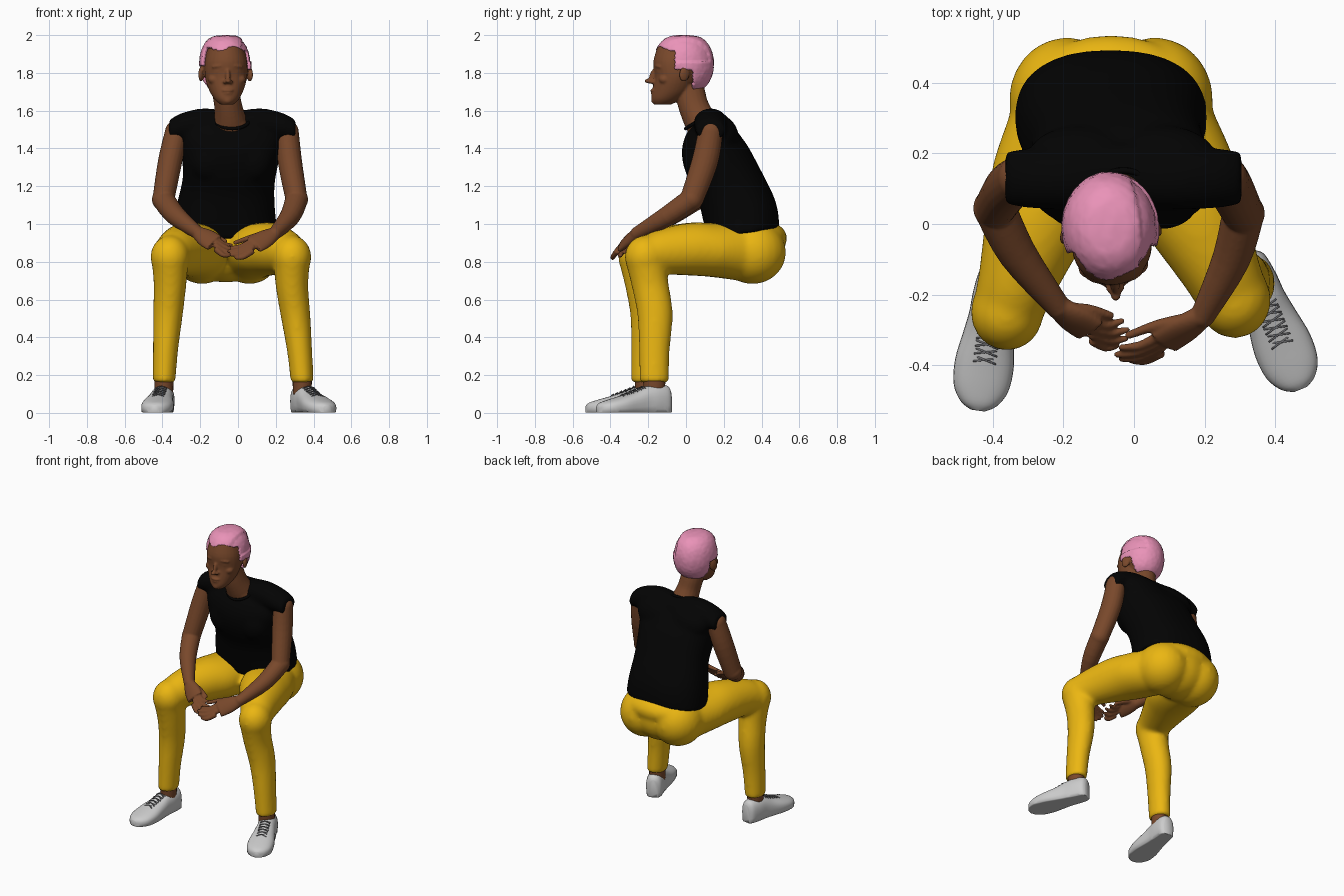
import bpy, bmesh, math, random
from mathutils import Vector, Matrix, Euler

if "Cube" in bpy.data.objects:
    bpy.data.objects.remove(bpy.data.objects["Cube"])

random.seed(4)


def mat(name, r, g, b):
    m = bpy.data.materials.new(name)
    m.diffuse_color = (r, g, b, 1)
    m.use_nodes = True
    m.node_tree.nodes["Principled BSDF"].inputs["Base Color"].default_value = m.diffuse_color
    return m


SKIN = mat("brown_skin", .19, .065, .024)
YELLOW = mat("yellow_cloth", .83, .47, .006)
BLACK = mat("black_cloth", .001, .001, .001)
PINK = mat("pink_hair", .82, .29, .48)
DARK = mat("dark_grey", .16, .16, .17)


def ball(bm, c, r, rot=(0, 0, 0)):
    r = (r, r, r) if isinstance(r, float) else r
    bmesh.ops.create_uvsphere(bm, u_segments=24, v_segments=16, radius=1,
                              matrix=Matrix.LocRotScale(Vector(c), Euler(rot), Vector(r)))


def loft(bm, rows, side=(1, 0, 0), axis=None, n=20, steps=4, power=1.0):
    """Tube through rows (x, y, z, half width, half depth), smoothed between rows."""
    rows = [Vector(r if len(r) == 5 else (*r, r[3])) for r in rows]
    pts = []
    for i in range(len(rows) - 1):
        p0, p1, p2, p3 = (rows[max(0, min(len(rows) - 1, i + k))] for k in (-1, 0, 1, 2))
        for s in range(steps):
            t = s / steps
            pts.append(p1 + (p2 - p0) * (.5 * t) + (p0 * 2 - p1 * 5 + p2 * 4 - p3) * (.5 * t * t)
                       + (p1 * 3 - p0 - p2 * 3 + p3) * (.5 * t ** 3))
    pts.append(rows[-1])
    rings = []
    for i, p in enumerate(pts):
        d = pts[min(i + 1, len(pts) - 1)] - pts[max(i - 1, 0)]
        t = Vector(axis or d[:3]).normalized()
        u = Vector(side)
        u = (u - t * u.dot(t)).normalized()
        v = t.cross(u)
        ring = []
        for k in range(n):
            c, s = math.cos(math.tau * k / n), math.sin(math.tau * k / n)
            c, s = (math.copysign(abs(q) ** power, q) for q in (c, s))
            ring.append(bm.verts.new(Vector(p[:3]) + u * (c * p[3]) + v * (s * p[4])))
        rings.append(ring)
    for a, b in zip(rings, rings[1:]):
        for k in range(n):
            bm.faces.new((a[k], a[(k + 1) % n], b[(k + 1) % n], b[k]))
    bm.faces.new(rings[0][::-1])
    bm.faces.new(rings[-1])


def finish(bm, name, material=None, voxel=0, smooth=4):
    bmesh.ops.recalc_face_normals(bm, faces=bm.faces)
    for f in bm.faces:
        f.smooth = True
    me = bpy.data.meshes.new(name)
    bm.to_mesh(me)
    bm.free()
    ob = bpy.data.objects.new(name, me)
    bpy.context.collection.objects.link(ob)
    if material:
        me.materials.append(material)
    if voxel:  # fuse overlapping volumes into one skin
        m = ob.modifiers.new("fuse", 'REMESH')
        m.mode, m.voxel_size, m.use_smooth_shade = 'VOXEL', voxel, True
        m = ob.modifiers.new("soften", 'SMOOTH')
        m.factor, m.iterations = .5, smooth
    return ob


# Head and neck, modelled around its own axis and turned slightly
bm = bmesh.new()
ball(bm, (0, -.005, 1.85), (.125, .14, .138))
loft(bm, [(0, -.05, 1.94, .09, .10), (0, -.065, 1.86, .11, .108), (0, -.06, 1.78, .112, .108),
          (0, -.075, 1.71, .092, .103), (0, -.105, 1.66, .064, .078), (0, -.125, 1.632, .034, .045)],
     axis=(0, 0, 1), n=28)
ball(bm, (0, -.176, 1.785), (.013, .018, .046), (-.35, 0, 0))
ball(bm, (0, -.198, 1.757), (.015, .022, .013))
ball(bm, (0, -.176, 1.707), (.03, .014, .008))
ball(bm, (0, -.173, 1.692), (.026, .014, .009))
ball(bm, (0, -.16, 1.655), (.028, .025, .022))
for s in (-1, 1):
    ball(bm, (s * .016, -.18, 1.752), (.011, .016, .010))
    ball(bm, (s * .046, -.150, 1.836), (.04, .017, .010), (0, s * .12, s * .3))
    ball(bm, (s * .047, -.146, 1.806), (.022, .014, .008), (0, 0, s * .3))
    ball(bm, (s * .066, -.12, 1.765), (.034, .03, .026))
    ball(bm, (s * .128, -.018, 1.795), (.014, .03, .042), (-.2, 0, s * .35))
loft(bm, [(0, .0, 1.77, .07, .08), (.005, .02, 1.70, .072, .08), (.02, .04, 1.62, .074, .08),
          (.035, .08, 1.53, .09, .085), (.037, .11, 1.47, .1, .07)])
ball(bm, (.035, .06, 1.53), (.085, .066, .055))
head = finish(bm, "head_and_neck", SKIN, .006, 4)

# Short hair: a cap trimmed to the hairline, stepped down beyond the parting
bm = bmesh.new()
bmesh.ops.create_icosphere(bm, subdivisions=5, radius=1)
cut = []
for v in bm.verts:
    x, y, z = v.co
    k = max(.25, math.hypot(x, y)) ** -.35 * (1 + random.uniform(-.008, .008))
    k *= .96 if x > .52 and z > .1 else 1
    z -= .05 if x > .52 and z > .1 else 0
    v.co = (x * k * .138, y * k * .16 - .012, z * .152 + 1.848 + random.uniform(-.0015, .0015))
    x, y, z = v.co
    low = 1.925 if y < -.075 else 1.82 if y < .025 else 1.70
    if z < low + .012 * math.sin(x * 40):
        cut.append(v)
bmesh.ops.delete(bm, geom=cut, context='VERTS')
hair = finish(bm, "short_hair", PINK)
m = hair.modifiers.new("thickness", 'SOLIDIFY')
m.thickness, m.offset = .018, -1
for ob in (head, hair):
    ob.location.x, ob.rotation_euler.z = -.068, .08

# Sleeveless top: leaning torso, shoulder yoke, shoulder blades and chest
bm = bmesh.new()
loft(bm, [(-.065, .305, .945, .274, .19), (-.065, .285, 1.06, .264, .199), (-.05, .225, 1.22, .244, .182),
          (-.04, .155, 1.36, .258, .177), (-.035, .13, 1.46, .262, .147), (-.03, .12, 1.53, .22, .09)],
     n=32, power=.85)
yoke = [(.335, 1.495, .055, .075), (.27, 1.513, .074, .085), (.15, 1.533, .08, .09)]
loft(bm, [(-.03 - dx, .13, z, h, d) for dx, z, h, d in yoke] + [(-.03, .14, 1.53, .068, .09)]
     + [(-.03 + dx, .13, z, h, d) for dx, z, h, d in yoke[::-1]], side=(0, 0, 1), axis=(1, 0, 0))
for x in (-.15, .08):
    ball(bm, (x, .07, 1.34), (.105, .085, .12))
    ball(bm, (x, .185, 1.475), (.155, .09, .11), (.5, 0, 0))
finish(bm, "sleeveless_top", BLACK, .012, 10)
bpy.ops.mesh.primitive_torus_add(major_segments=40, minor_segments=8, major_radius=.09, minor_radius=.009,
                                 location=(-.03, .075, 1.552), rotation=(.55, 0, 0))
collar = bpy.context.object
collar.name = "collar_band"
collar.data.materials.append(BLACK)
bpy.ops.object.shade_smooth()

# Trousers: seat plus two bent legs (hip, knee, ankle)
legs = [((-.19, .27), (-.36, -.25), (-.392, -.212)), ((.06, .27), (.285, -.215), (.34, -.168))]
bm = bmesh.new()
ball(bm, (-.065, .34, .925), (.262, .197, .11))
ball(bm, (-.065, .35, .855), (.20, .175, .165))
for hip, knee, ankle in legs:
    hip, knee, ankle = Vector(hip), Vector(knee), Vector(ankle)
    ball(bm, (hip.x, .352, .85), (.165, .178, .168))
    wide, mid, near = hip.lerp(knee, .25), hip.lerp(knee, .5), hip.lerp(knee, .82)
    loft(bm, [(hip.x, .32, .85, .15, .155), (*wide, .862, .17, .143), (*mid, .867, .15, .14),
              (*near, .852, .114, .12), (*knee, .828, .10, .10)], n=28)
    ball(bm, (*knee, .825), (.104, .11, .115))
    loft(bm, [(*knee, .82, .1, .108), (*(knee + Vector((0, .025))), .68, .087, .098),
              (*(knee.lerp(ankle, .35) + Vector((0, .035))), .52, .079, .094),
              (*(knee.lerp(ankle, .75) + Vector((0, .012))), .33, .067, .082), (*ankle, .16, .061, .079)])
finish(bm, "trousers", YELLOW, .012, 14)

# Ankles, shoes and laces
shoes = [(-.385, -.118, -.14), (.315, -.085, .39)]
profile = [(0, .028, .12), (.02, .05, .145), (.08, .06, .15), (.14, .063, .14), (.20, .072, .115),
           (.28, .084, .09), (.35, .078, .07), (.395, .052, .055), (.415, .02, .04)]
for label, (_, _, ank), (hx, hy, turn) in zip(("left", "right"), legs, shoes):
    bm = bmesh.new()
    loft(bm, [(*ank, .19, .052, .06), (*ank, .09, .048, .055)])
    finish(bm, label + "_ankle", SKIN)
    place = Matrix.Translation((hx, hy, 0)) @ Matrix.Rotation(turn, 4, 'Z')
    bm = bmesh.new()
    loft(bm, [(0, -s, h * .42, w, h * .58) for s, w, h in profile], axis=(0, -1, 0), n=28, power=.85)
    for v in bm.verts:
        v.co.z = max(v.co.z, .004)
        v.co.z *= 1 if v.co.z > .02 else .3
    finish(bm, label + "_shoe").matrix_world = place
    bm = bmesh.new()
    for i in range(6):
        y, z = -.16 - .022 * i, .137 - .0085 * i
        for s in (-1, 1):
            loft(bm, [(-.032 * s, y - .008, z - .008, .003), (0, y, z + .004, .003),
                      (.032 * s, y + .008, z - .008, .003)], side=(0, 0, 1), n=6, steps=2)
    finish(bm, label + "_laces", DARK).matrix_world = place

# Bare arms with cupped hands: shoulder, bicep, elbow, forearm, wrist, knuckles, then finger tips
arms = {
    "left": ([(-.325, .13, 1.485), (-.36, .10, 1.33), (-.395, .045, 1.13), (-.33, -.085, 1.045),
              (-.215, -.235, .955), (-.125, -.30, .9)],
             [(-.035, -.275, .888), (-.02, -.30, .87), (-.025, -.325, .85), (-.05, -.345, .832)],
             (-.06, -.262, .905)),
    "right": ([(.26, .13, 1.485), (.275, .10, 1.33), (.31, .03, 1.13), (.275, -.10, 1.04),
               (.195, -.26, .95), (.085, -.335, .89)],
              [(-.035, -.35, .875), (-.048, -.37, .856), (-.035, -.382, .836), (-.01, -.386, .82)],
              (-.022, -.318, .898))}
for label, (joints, tips, thumb) in arms.items():
    sh, bi, el, fo, wr, kn = map(Vector, joints)
    spread = Vector((-.004 if label == "right" else .004, -.018, -.021))
    bm = bmesh.new()
    ball(bm, sh, (.062, .066, .066))
    loft(bm, [(*sh, .062, .066), (*bi, .064, .07), (*el, .058, .062)])
    ball(bm, el, .061)
    loft(bm, [(*el, .06), (*fo, .054), (*wr, .035)])
    ball(bm, wr, .035)
    loft(bm, [(*wr, .036, .030), (*wr.lerp(kn, .5), .054, .027), (*kn, .056, .02)], side=spread)
    for i, tip in enumerate(tips):
        tip, base = Vector(tip), kn + spread * (i - 1.5)
        bend = base.lerp(tip, .55) + Vector((0, -.012, -.012))
        loft(bm, [(*base, .017), (*bend, .0135), (*tip, .0095)], side=(0, 0, 1), n=10)
        ball(bm, tip, .0095)
    base, thumb = wr.lerp(kn, .4) - spread, Vector(thumb)
    loft(bm, [(*base, .022), (*(base.lerp(thumb, .5) + Vector((0, .008, .005))), .016), (*thumb, .011)],
         side=(0, 0, 1), n=10)
    finish(bm, label + "_arm", SKIN, .006, 2)
